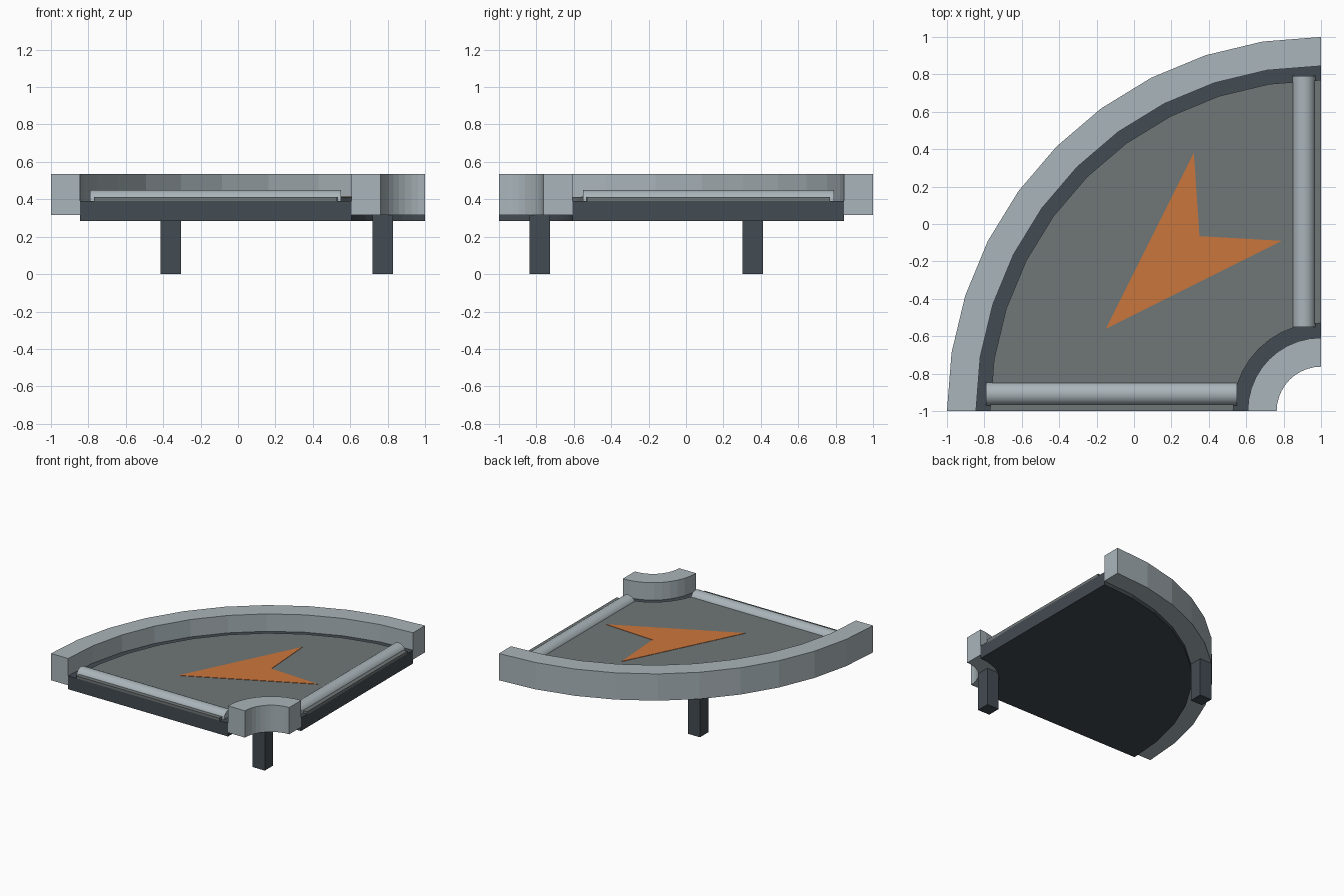
import bpy, bmesh, math
from mathutils import Matrix

if "Cube" in bpy.data.objects:
    bpy.data.objects.remove(bpy.data.objects["Cube"])

CX, CY = 1.0, -1.0   # centre of the quarter turn
SEG = 10


def material(name, rgb):
    m = bpy.data.materials.new(name)
    m.diffuse_color = (*rgb, 1)
    m.use_nodes = True
    m.node_tree.nodes["Principled BSDF"].inputs["Base Color"].default_value = m.diffuse_color
    return m


LIGHT = material("light_grey", (0.40, 0.46, 0.49))
DARK = material("dark_grey", (0.055, 0.07, 0.085))
BELT = material("belt_grey", (0.16, 0.18, 0.185))
ORANGE = material("orange", (0.60, 0.18, 0.045))


def finish(name, bm, mat):
    bmesh.ops.recalc_face_normals(bm, faces=bm.faces)
    me = bpy.data.meshes.new(name)
    bm.to_mesh(me)
    bm.free()
    me.materials.append(mat)
    ob = bpy.data.objects.new(name, me)
    bpy.context.collection.objects.link(ob)
    return ob


def arc_block(name, r0, r1, z0, z1, mat):
    """Quarter-ring with a rectangular section."""
    bm = bmesh.new()
    rings = []
    for i in range(SEG + 1):
        a = math.pi / 2 + i * math.pi / 2 / SEG
        rings.append([bm.verts.new((CX + r * math.cos(a), CY + r * math.sin(a), z))
                      for r, z in ((r0, z0), (r1, z0), (r1, z1), (r0, z1))])
    for a, b in zip(rings, rings[1:]):
        for k in range(4):
            n = (k + 1) % 4
            bm.faces.new((a[k], a[n], b[n], b[k]))
    bm.faces.new(rings[0])
    bm.faces.new(rings[-1])
    return finish(name, bm, mat)


# Side walls, tray and belt
arc_block("outer_wall", 1.845, 2.0, 0.315, 0.535, LIGHT)
arc_block("inner_wall", 0.237, 0.392, 0.315, 0.535, LIGHT)
arc_block("tray", 0.392, 1.845, 0.283, 0.392, DARK)
arc_block("belt", 0.47, 1.77, 0.385, 0.412, BELT)


# Rollers at both open ends
def roller(name, loc, axis):
    bm = bmesh.new()
    bmesh.ops.create_cone(bm, cap_ends=True, segments=24, radius1=0.062,
                          radius2=0.062, depth=1.34,
                          matrix=Matrix.Translation(loc) @ Matrix.Rotation(math.pi / 2, 4, axis))
    ob = finish(name, bm, LIGHT)
    bpy.ops.object.select_all(action='DESELECT')
    bpy.context.view_layer.objects.active = ob
    ob.select_set(True)
    bpy.ops.object.shade_smooth_by_angle(angle=math.radians(35))


roller("front_roller", (-0.12, -0.908, 0.388), 'Y')
roller("right_roller", (0.908, 0.12, 0.388), 'X')

# Legs under the two walls
for name, x, y in (("inner_leg", 0.775, -0.783), ("outer_leg", -0.36, 0.357)):
    bm = bmesh.new()
    bmesh.ops.create_cube(bm, size=1, matrix=Matrix.Translation((x, y, 0.1575))
                          @ Matrix.Diagonal((0.11, 0.11, 0.315, 1)))
    finish(name, bm, DARK)

# Direction arrow lying on the belt
bm = bmesh.new()
bm.faces.new([bm.verts.new((x, y, 0.411)) for x, y in
              ((-0.15, -0.56), (0.79, -0.09), (0.35, -0.065), (0.32, 0.38))])
ext = bmesh.ops.extrude_face_region(bm, geom=bm.faces[:])
bmesh.ops.translate(bm, vec=(0, 0, 0.004),
                    verts=[v for v in ext["geom"] if isinstance(v, bmesh.types.BMVert)])
finish("arrow_marking", bm, ORANGE)
